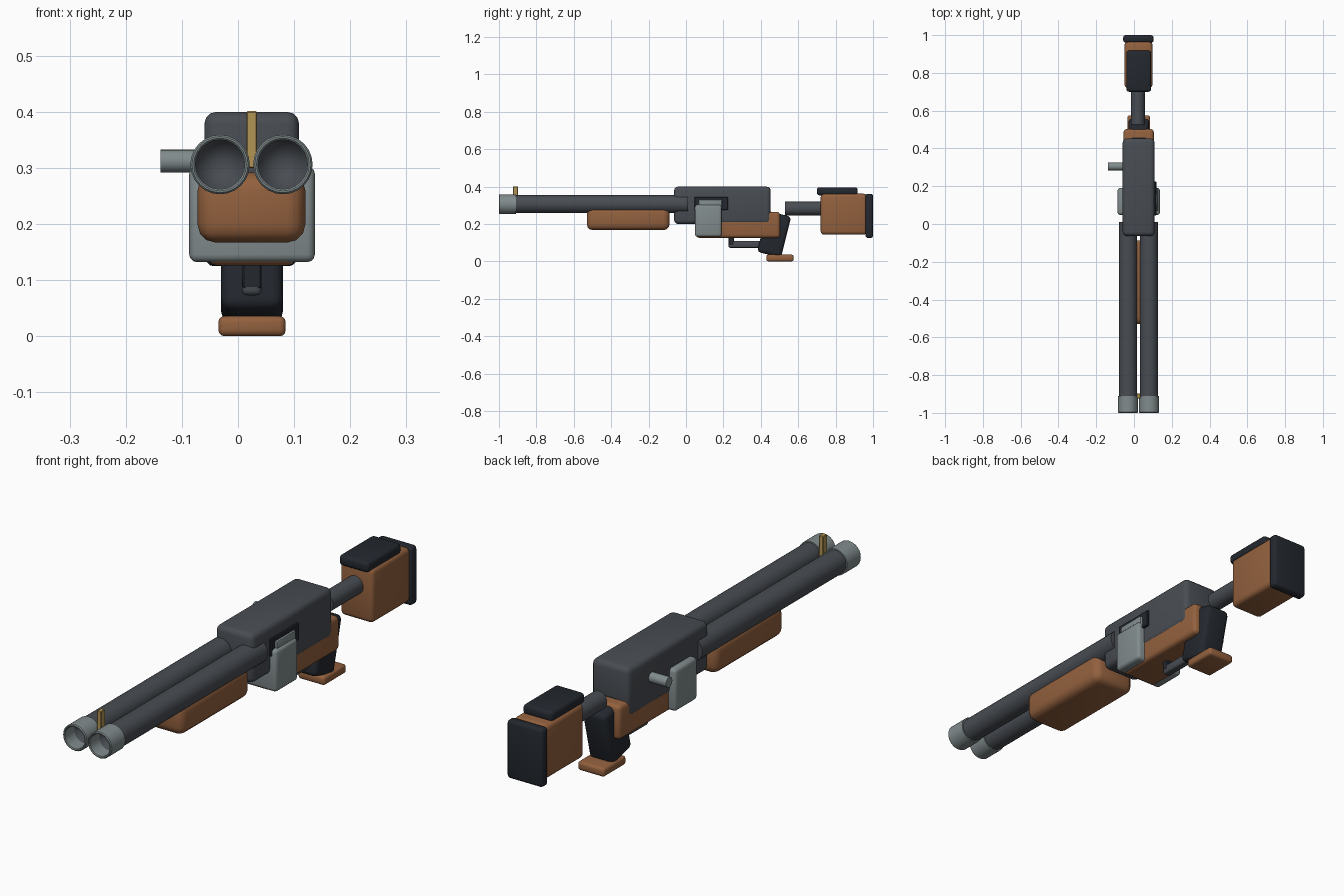
import bpy, bmesh, math
from mathutils import Matrix, Vector

if "Cube" in bpy.data.objects:
    bpy.data.objects.remove(bpy.data.objects["Cube"])

CX = 0.024        # gun centre line
AXIS_Z = 0.306    # barrel height


def material(name, rgb):
    m = bpy.data.materials.new(name)
    m.diffuse_color = (*rgb, 1)
    m.use_nodes = True
    m.node_tree.nodes["Principled BSDF"].inputs["Base Color"].default_value = m.diffuse_color
    return m


STEEL = material("dark_steel", (0.065, 0.073, 0.085))
SILVER = material("light_steel", (0.22, 0.26, 0.265))
WOOD = material("wood", (0.29, 0.118, 0.048))
BLACK = material("black_rubber", (0.017, 0.021, 0.028))
BRASS = material("brass", (0.45, 0.30, 0.09))


def finish(name, bm, mat):
    bmesh.ops.recalc_face_normals(bm, faces=bm.faces)
    me = bpy.data.meshes.new(name)
    bm.to_mesh(me)
    bm.free()
    me.materials.append(mat)
    for p in me.polygons:
        p.use_smooth = True
    me.set_sharp_from_angle(angle=math.radians(35))
    ob = bpy.data.objects.new(name, me)
    bpy.context.collection.objects.link(ob)
    return ob


def box(name, x, y, z, mat, bevel=0.01, segments=3, tilt=0):
    """Bevelled box from (min, max) ranges, tilted about x through its centre."""
    size = [b - a for a, b in (x, y, z)]
    mid = Vector([(a + b) / 2 for a, b in (x, y, z)])
    bm = bmesh.new()
    bmesh.ops.create_cube(bm, size=1, matrix=Matrix.Diagonal((*size, 1)))
    bmesh.ops.bevel(bm, geom=bm.edges[:], offset=bevel, segments=segments,
                    profile=0.5, affect='EDGES')
    bm.transform(Matrix.Translation(mid) @ Matrix.Rotation(math.radians(tilt), 4, 'X'))
    return finish(name, bm, mat)


def lathe(name, profile, loc, mat, turn=0, steps=24):
    """Spin (radius, y) points about the y axis; turn rotates the result about z."""
    bm = bmesh.new()
    vs = [bm.verts.new((r, y, 0)) for r, y in profile]
    es = [bm.edges.new(p) for p in zip(vs, vs[1:])]
    bmesh.ops.spin(bm, geom=vs + es, cent=(0, 0, 0), axis=(0, 1, 0),
                   angle=math.tau, steps=steps)
    bmesh.ops.remove_doubles(bm, verts=bm.verts, dist=1e-5)
    bm.transform(Matrix.Translation(loc) @ Matrix.Rotation(math.radians(turn), 4, 'Z'))
    return finish(name, bm, mat)


# Twin barrels with recessed bores and muzzle rings
for side, label in ((-1, "left"), (1, "right")):
    loc = (CX + side * 0.056, 0, AXIS_Z)
    lathe(label + "_barrel", [(0, -0.86), (0.045, -0.94), (0.048, -0.94),
                              (0.048, 0.01), (0, 0.01)], loc, STEEL)
    lathe(label + "_muzzle_ring", [(0.044, -0.93), (0.044, -0.997), (0.047, -1.0),
                                   (0.050, -1.0), (0.053, -0.996), (0.053, -0.91),
                                   (0.044, -0.91), (0.044, -0.93)], loc, SILVER)

# Sight and fore grip
box("front_sight", (0.015, 0.034), (-0.924, -0.898), (0.30, 0.401), BRASS, 0.002, 1)
box("fore_grip", (-0.072, 0.12), (-0.53, -0.088), (0.167, 0.292), WOOD, 0.032)

# Receiver and wooden lower frame
box("receiver", (-0.06, 0.109), (-0.064, 0.453), (0.2, 0.4), STEEL, 0.022)
box("lower_frame", (-0.055, 0.105), (0.055, 0.503), (0.126, 0.265), WOOD, 0.017)

# Ejection port, bolt and magazine housing
box("ejection_port", (0.05, 0.118), (0.045, 0.224), (0.275, 0.345), BLACK, 0.003, 1)
box("bolt", (0.05, 0.127), (0.068, 0.192), (0.285, 0.330), SILVER, 0.006, 2)
box("magazine_housing", (-0.087, 0.137), (0.048, 0.191), (0.132, 0.303), SILVER, 0.014)

# Charging lever on the left side
lathe("charging_lever", [(0, -0.05), (0.0205, -0.05), (0.0205, 0.05), (0, 0.05)],
      (-0.088, 0.305, 0.312), SILVER, turn=90, steps=20)

# Trigger group
box("trigger_post", (0.008, 0.042), (0.227, 0.257), (0.085, 0.14), BLACK, 0.003, 1)
box("trigger_bar", (0.007, 0.042), (0.227, 0.41), (0.073, 0.11), STEEL, 0.009)

# Pistol grip and base plate
box("pistol_grip", (-0.03, 0.08), (0.405, 0.537), (0.032, 0.258), BLACK, 0.02, tilt=-14)
box("grip_base", (-0.035, 0.085), (0.43, 0.575), (0, 0.036), WOOD, 0.011)

# Stock
lathe("stock_tube", [(0, 0.528), (0.037, 0.528), (0.037, 0.76), (0, 0.76)],
      (CX - 0.004, 0, 0.283), STEEL)
box("stock_block", (-0.05, 0.098), (0.72, 0.967), (0.143, 0.362), WOOD, 0.018)
box("butt_pad", (-0.057, 0.104), (0.96, 1.0), (0.125, 0.361), BLACK, 0.013)
box("cheek_rest", (-0.041, 0.091), (0.7, 0.918), (0.353, 0.396), BLACK, 0.014)
